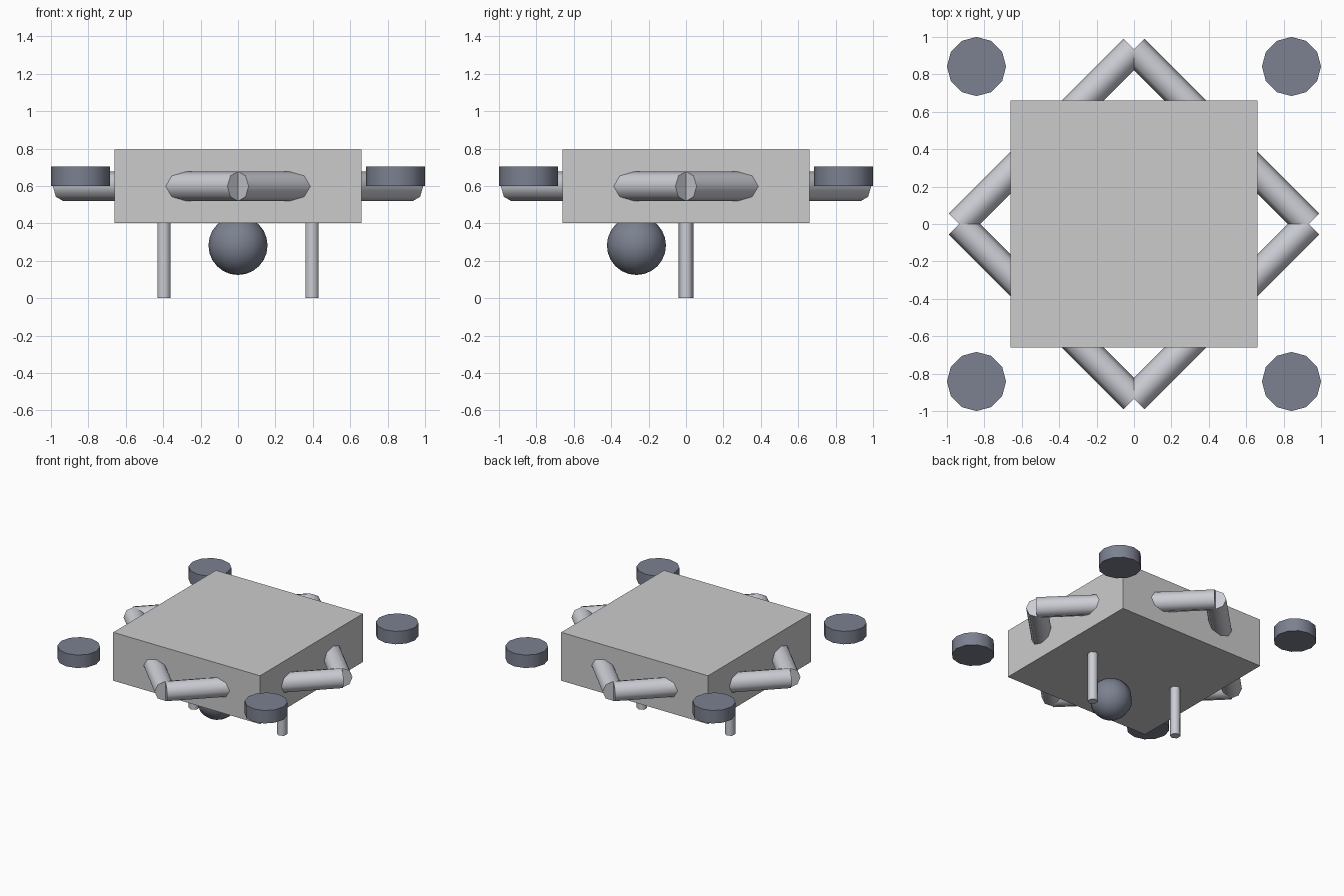
import bpy
from math import pi, radians

if "Cube" in bpy.data.objects:
    bpy.data.objects.remove(bpy.data.objects["Cube"])


def material(name, rgb):
    m = bpy.data.materials.new(name)
    m.diffuse_color = (*rgb, 1)
    m.use_nodes = True
    m.node_tree.nodes["Principled BSDF"].inputs["Base Color"].default_value = m.diffuse_color
    return m


metal = material("metal", (0.6, 0.61, 0.66))
dark = material("dark", (0.2, 0.22, 0.28))


def finish(name, mat):
    ob = bpy.context.object
    ob.name = name
    ob.data.materials.append(mat)
    bpy.ops.object.shade_smooth_by_angle(angle=radians(62))


def cylinder(name, sides, r, depth, loc, mat, rot=(0, 0, 0)):
    bpy.ops.mesh.primitive_cylinder_add(vertices=sides, radius=r, depth=depth,
                                        location=loc, rotation=rot)
    finish(name, mat)


# body: plain square slab
bpy.ops.mesh.primitive_cube_add(size=1, location=(0, 0, 0.598))
body = bpy.context.object
body.name = "body"
body.scale = (1.32, 1.32, 0.393)

# arms run diagonally across each corner, with a rotor disc outside it
for sx, sides_x in ((1, "right"), (-1, "left")):
    for sy, sides_y in ((-1, "front"), (1, "back")):
        tag = f"{sides_y}_{sides_x}"
        cylinder(f"arm_{tag}", 8, 0.079, 1.32, (sx * 0.4675, sy * 0.4675, 0.598),
                 metal, (pi / 2, 0, sx * sy * pi / 4))
        cylinder(f"rotor_{tag}", 12, 0.158, 0.105, (sx * 0.842, sy * 0.842, 0.651), dark)
    # landing leg
    cylinder(f"leg_{sides_x}", 6, 0.039, 0.42, (sx * 0.396, 0, 0.21), metal)

# camera ball slung under the front half
bpy.ops.mesh.primitive_uv_sphere_add(segments=12, ring_count=12, radius=0.158,
                                     location=(0, -0.265, 0.282))
finish("camera_ball", dark)
